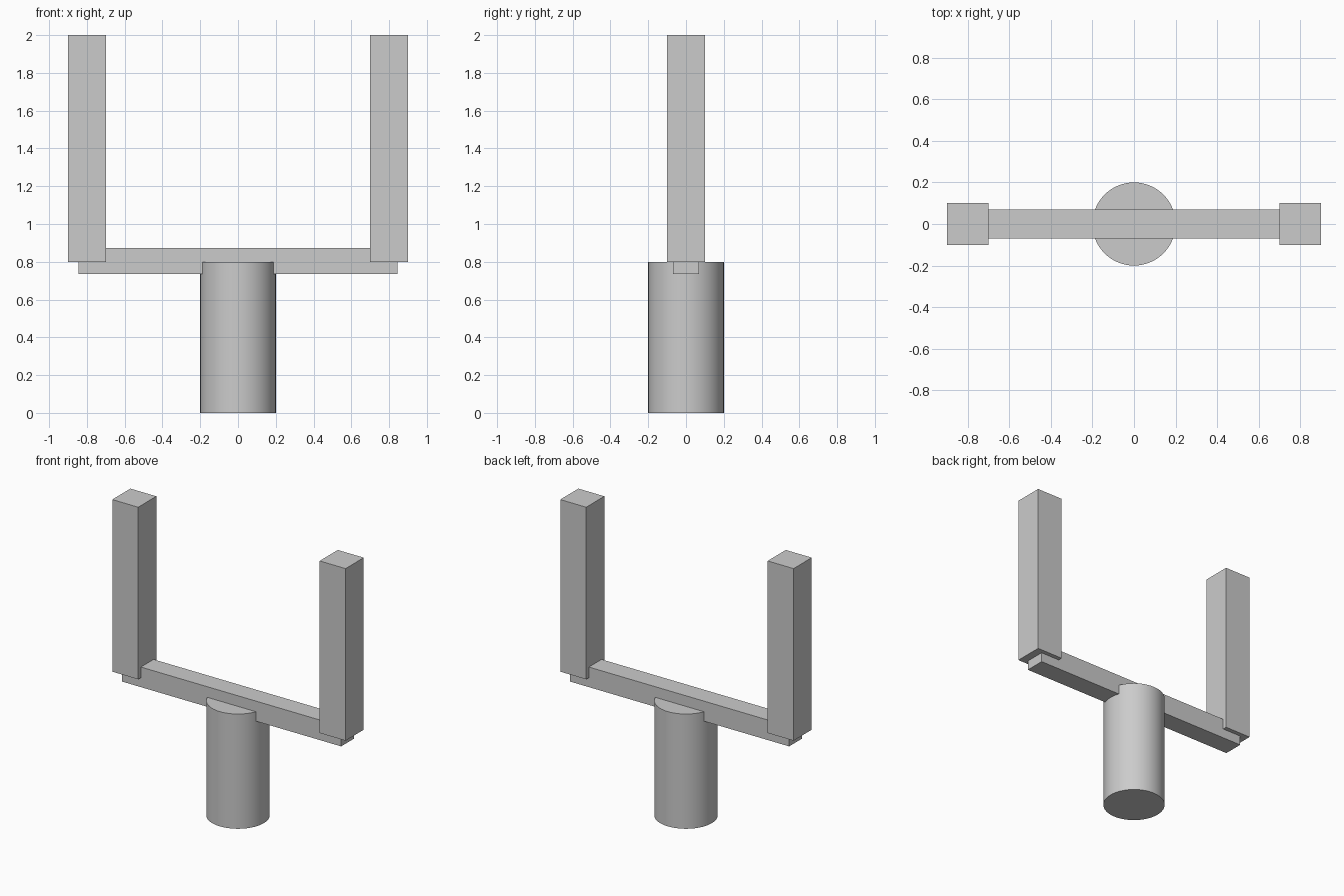
import bpy

# Remove the default cube
cube = bpy.data.objects.get("Cube")
if cube:
    bpy.data.objects.remove(cube, do_unlink=True)

# Single plain grey
grey = bpy.data.materials.new("plain_grey")
grey.use_nodes = True
colour = (0.6, 0.6, 0.6, 1)
grey.diffuse_color = colour
grey.node_tree.nodes["Principled BSDF"].inputs["Base Color"].default_value = colour


def box(name, centre, size):
    bpy.ops.mesh.primitive_cube_add(size=1, location=centre)
    ob = bpy.context.object
    ob.name = name
    ob.scale = size
    bpy.ops.object.transform_apply(location=False, rotation=False, scale=True)
    ob.data.materials.append(grey)
    return ob


# Round base post
bpy.ops.mesh.primitive_cylinder_add(vertices=64, radius=0.2, depth=0.8, location=(0, 0, 0.4))
post = bpy.context.object
post.name = "base_post"
post.data.materials.append(grey)
bpy.ops.object.shade_smooth_by_angle()

# Crossbar sunk into the post
box("crossbar", (0, 0, 0.804), (1.69, 0.14, 0.14))

# Square uprights
for side, x in (("left", 0.8), ("right", -0.8)):
    box(side + "_upright", (x, 0, 1.4), (0.2, 0.2, 1.2))
